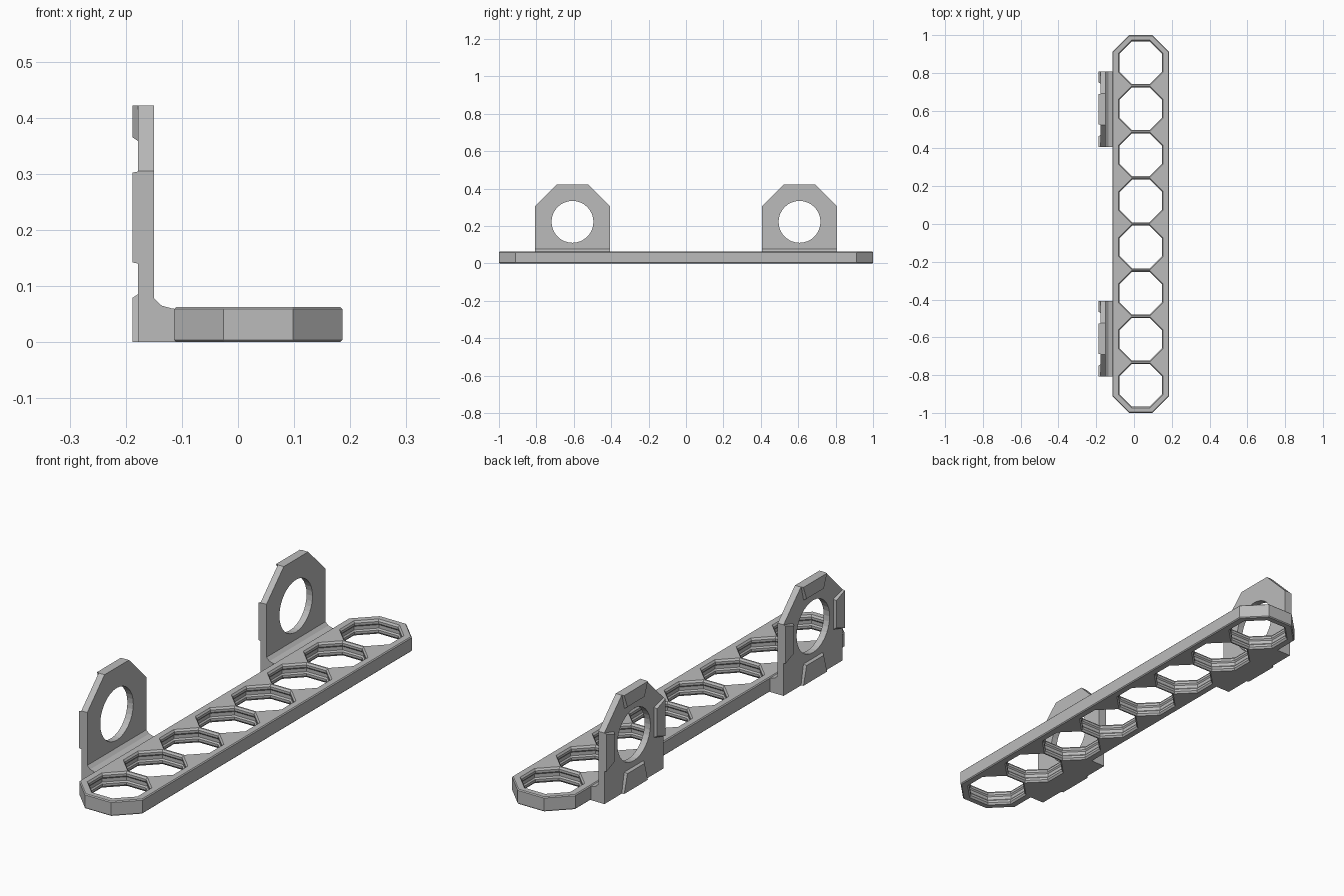
import bpy, bmesh, math
from mathutils import Matrix, Vector

cube = bpy.data.objects.get("Cube")
if cube:
    bpy.data.objects.remove(cube, do_unlink=True)

grey = bpy.data.materials.new("plain grey")
grey.use_nodes = True
colour = (0.5, 0.5, 0.5, 1)
grey.diffuse_color = colour
grey.node_tree.nodes["Principled BSDF"].inputs["Base Color"].default_value = colour

RAIL_X, PITCH, HEIGHT = 0.036, 0.244, 0.063
HOLE_Z, HALF = 0.222, 0.2          # bracket eye height and half width
TAN = math.tan(math.pi / 8)


def make(name, bm):
    bmesh.ops.recalc_face_normals(bm, faces=bm.faces)
    mesh = bpy.data.meshes.new(name)
    bm.to_mesh(mesh)
    bm.free()
    mesh.materials.append(grey)
    obj = bpy.data.objects.new(name, mesh)
    bpy.context.collection.objects.link(obj)
    return obj


def loft(bm, rings):
    """Skin a stack of closed rings and cap both ends."""
    loops = [[bm.verts.new(p) for p in ring] for ring in rings]
    n = len(loops[0])
    for a, b in zip(loops, loops[1:]):
        for i in range(n):
            j = (i + 1) % n
            bm.faces.new((a[i], a[j], b[j], b[i]))
    bm.faces.new(loops[0])
    bm.faces.new(loops[-1])


def octagon(r, z, y=0, stretch=0):
    """Regular octagon with apothem r, pulled apart along y by stretch."""
    t = r * TAN
    pts = [(r, t), (t, r), (-t, r), (-r, t), (-r, -t), (-t, -r), (t, -r), (r, -t)]
    return [(RAIL_X + px, y + py + math.copysign(stretch, py), z) for px, py in pts]


def cut(obj, cutter):
    cutter.hide_render = True
    mod = obj.modifiers.new("cut", "BOOLEAN")
    mod.operation = "DIFFERENCE"
    mod.solver = "EXACT"
    mod.object = cutter
    bpy.context.view_layer.objects.active = obj
    bpy.ops.object.modifier_apply(modifier=mod.name)
    bpy.data.objects.remove(cutter, do_unlink=True)


# Rail: long octagon with a small chamfer on both rims
bm = bmesh.new()
loft(bm, [octagon(r, z, stretch=0.85) for r, z in
          ((0.146, 0), (0.15, 0.004), (0.15, HEIGHT - 0.004), (0.146, HEIGHT))])
rail = make("rail", bm)

# Eight octagonal holes with a grooved wall
wall = ((0.122, -0.004), (0.113, 0.008), (0.113, 0.018), (0.118, 0.024),
        (0.118, 0.039), (0.113, 0.045), (0.113, 0.055), (0.121, HEIGHT + 0.003))
bm = bmesh.new()
for i in range(8):
    loft(bm, [octagon(r, z, (i - 3.5) * PITCH) for r, z in wall])
cut(rail, make("hole_cutter", bm))


def bracket(side, cy):
    # Upright plate with clipped upper corners
    bm = bmesh.new()
    t = HALF * TAN
    outline = [(-HALF, 0), (HALF, 0), (HALF, HOLE_Z + t), (t, HOLE_Z + HALF),
               (-t, HOLE_Z + HALF), (-HALF, HOLE_Z + t)]
    loft(bm, [[(x, cy + y, z) for y, z in outline] for x in (-0.178, -0.15)])
    plate = make(side + "_bracket_plate", bm)

    # Round eye
    bm = bmesh.new()
    place = Matrix.Translation((-0.165, cy, HOLE_Z)) @ Matrix.Rotation(math.pi / 2, 4, "Y")
    bmesh.ops.create_cone(bm, cap_ends=True, segments=32, radius1=0.112,
                          radius2=0.112, depth=0.2, matrix=place)
    cut(plate, make("eye_cutter", bm))

    # Raised pads on the four sides of the eye, with sloped flanks
    bm = bmesh.new()
    for k in range(4):
        turn = Matrix.Rotation(k * math.pi / 2, 3, "X")
        reach = HOLE_Z if k == 2 else HALF
        rings = []
        for x, grow in ((-0.176, 0.008), (-0.188, 0)):
            outer = 0.08 + grow * 0.3
            inner = 0.143 - grow
            pad = [(-outer, reach), (outer, reach), (0.058 + grow, inner),
                   (-0.058 - grow, inner)]
            rings.append([Vector((0, cy, HOLE_Z)) + turn @ Vector((x, y, z))
                          for y, z in pad])
        loft(bm, rings)
    make(side + "_bracket_pads", bm)

    # Foot joining the plate to the rail, with a chamfered inner corner
    bm = bmesh.new()
    foot = [(-0.15, 0), (-0.11, 0), (-0.11, 0.059), (-0.118, 0.06),
            (-0.136, 0.065), (-0.15, 0.078)]
    loft(bm, [[(x, cy + y, z) for x, z in foot] for y in (-HALF, HALF)])
    make(side + "_bracket_foot", bm)


bracket("front", -0.607)
bracket("rear", 0.607)
